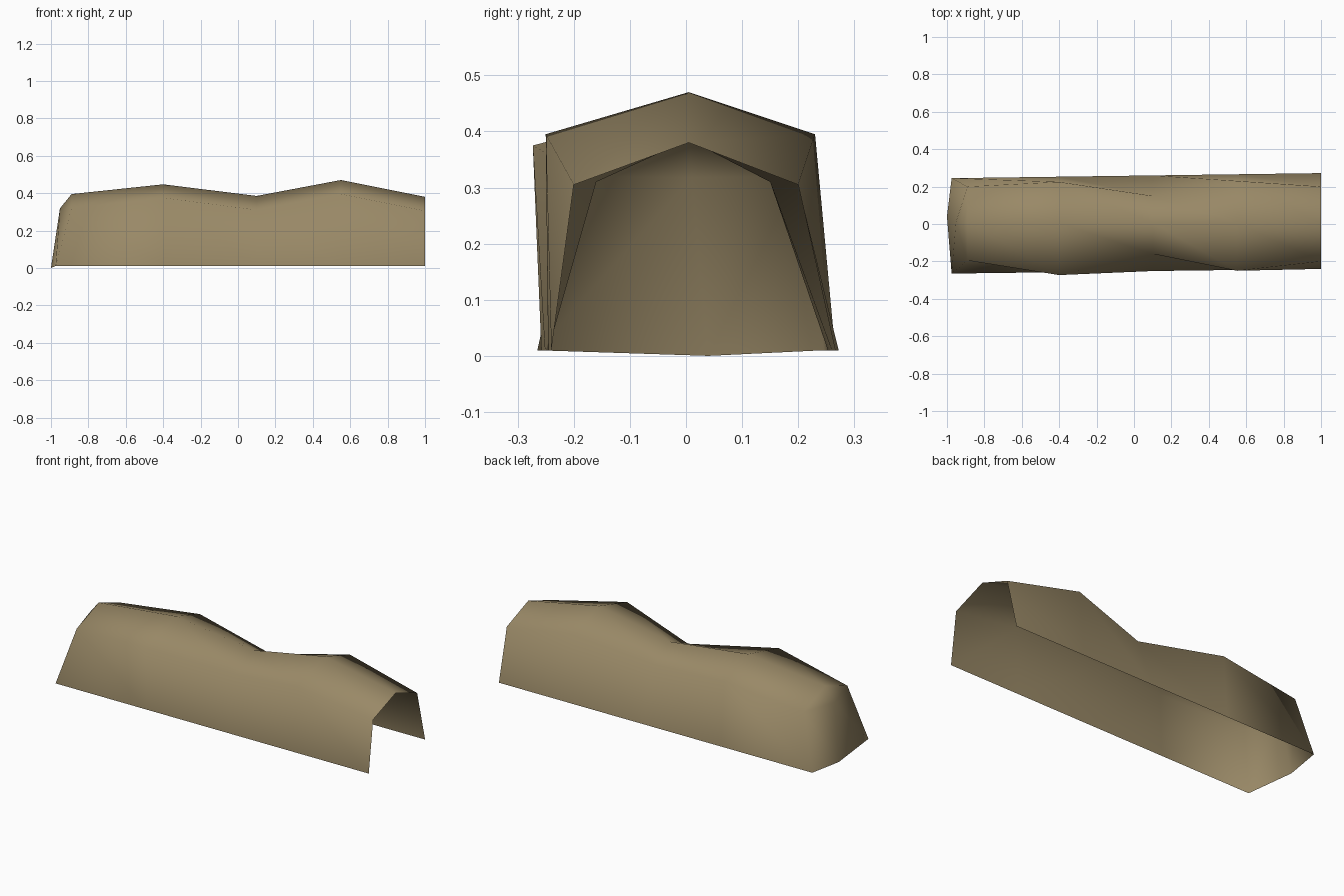
import bpy, bmesh

if "Cube" in bpy.data.objects:
    bpy.data.objects.remove(bpy.data.objects["Cube"])

# Cloth colour
cloth = bpy.data.materials.new("tan cloth")
cloth.diffuse_color = (0.32, 0.25, 0.135, 1)
cloth.use_nodes = True
cloth.node_tree.nodes["Principled BSDF"].inputs["Base Color"].default_value = cloth.diffuse_color

# Arched ribs along x: (x, left shoulder y, right shoulder y, shoulder z, ridge z)
RIBS = [
    (1.00, -0.20, 0.20, 0.305, 0.38),
    (0.55, -0.25, 0.23, 0.395, 0.47),
    (0.10, -0.16, 0.15, 0.31, 0.385),
    (-0.40, -0.273, 0.225, 0.375, 0.447),
    (-0.89, -0.195, 0.20, 0.32, 0.395),
]


def hem(x):
    """y of both bottom edges, which are slightly skewed along the length."""
    t = (x + 0.975) / 1.975
    return -0.265 + 0.025 * t, 0.245 + 0.027 * t


bm = bmesh.new()
rows = []
for x, yl, yr, zs, zr in RIBS:
    foot_x = -0.975 if x < -0.8 else x
    hl, hr = hem(foot_x)
    rows.append([bm.verts.new(p) for p in (
        (foot_x, hl, 0.01), (x, yl, zs), (x, 0.005, zr),
        (x, yr, zs), (foot_x, hr, 0.01))])

# Cover panels between neighbouring ribs
for a, b in zip(rows, rows[1:]):
    for i in range(4):
        bm.faces.new((a[i], a[i + 1], b[i + 1], b[i]))

# Closed end, bulging around a middle seam; the other end stays open
foot_l, sh_l, ridge, sh_r, foot_r = rows[-1]
mid_low = bm.verts.new((-1.0, 0.04, 0.0))
mid_high = bm.verts.new((-0.952, 0.01, 0.318))
for f in ((foot_l, sh_l, mid_high, mid_low), (sh_l, ridge, mid_high),
          (ridge, sh_r, mid_high), (sh_r, foot_r, mid_low, mid_high)):
    bm.faces.new(f)

# Make the panels face outward and smooth
bmesh.ops.recalc_face_normals(bm, faces=bm.faces[:])
bm.normal_update()
if sum(f.normal.z * f.calc_area() for f in bm.faces) < 0:
    bmesh.ops.reverse_faces(bm, faces=bm.faces[:])
for f in bm.faces:
    f.smooth = True

mesh = bpy.data.meshes.new("cloth_cover")
bm.to_mesh(mesh)
bm.free()
mesh.materials.append(cloth)
cover = bpy.data.objects.new("cloth_cover", mesh)
bpy.context.collection.objects.link(cover)
